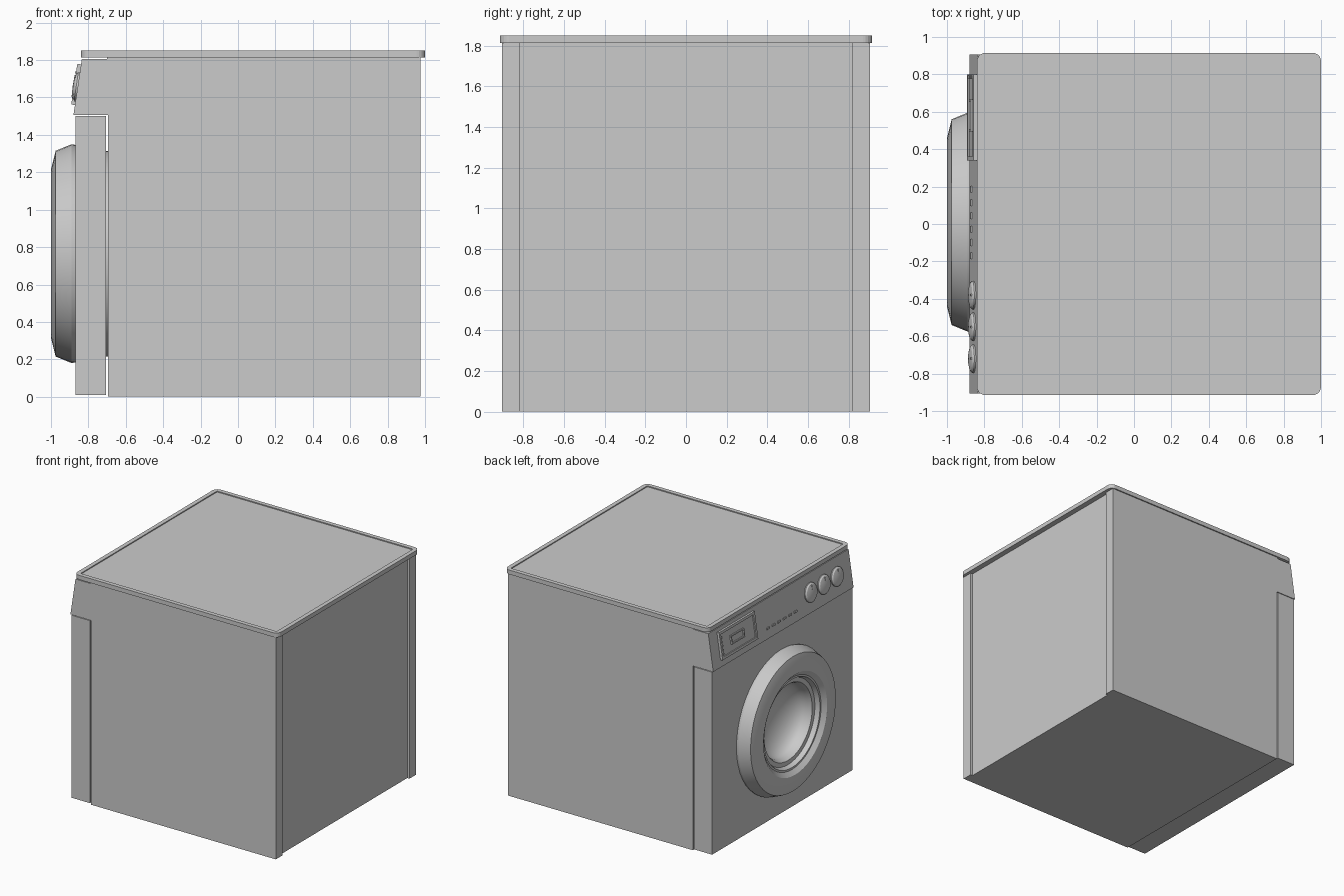
import bpy, bmesh, math
from mathutils import Matrix, Vector

old = bpy.data.objects.get("Cube")
if old:
    bpy.data.objects.remove(old, do_unlink=True)

grey = bpy.data.materials.new("appliance_grey")
grey.use_nodes = True
grey.diffuse_color = (0.6, 0.6, 0.6, 1)
grey.node_tree.nodes["Principled BSDF"].inputs["Base Color"].default_value = grey.diffuse_color


def make(name, bm, matrix=None, smooth=False):
    """Turn a bmesh into an object, optionally placed by a matrix."""
    bmesh.ops.recalc_face_normals(bm, faces=bm.faces)
    mesh = bpy.data.meshes.new(name)
    bm.to_mesh(mesh)
    bm.free()
    mesh.materials.append(grey)
    obj = bpy.data.objects.new(name, mesh)
    bpy.context.collection.objects.link(obj)
    if matrix:
        obj.matrix_world = matrix
    if smooth:
        bpy.ops.object.select_all(action='DESELECT')
        obj.select_set(True)
        bpy.context.view_layer.objects.active = obj
        bpy.ops.object.shade_smooth_by_angle(angle=math.radians(25))
    return obj


def box(lo, hi):
    bm = bmesh.new()
    lo, hi = Vector(lo), Vector(hi)
    size = Matrix.Diagonal((*(hi - lo), 1))
    bmesh.ops.create_cube(bm, size=1, matrix=Matrix.Translation((lo + hi) / 2) @ size)
    return bm


def prism(points, y0, y1):
    """Extrude an x-z outline along y."""
    bm = bmesh.new()
    face = bm.faces.new([bm.verts.new((x, y0, z)) for x, z in points])
    new = bmesh.ops.extrude_face_region(bm, geom=[face])["geom"]
    bmesh.ops.translate(bm, verts=[v for v in new if isinstance(v, bmesh.types.BMVert)],
                        vec=(0, y1 - y0, 0))
    return bm


def lathe(profile, steps=48):
    """Spin (radius, height) points about the local z axis."""
    bm = bmesh.new()
    verts = [bm.verts.new((r, 0, h)) for r, h in profile]
    edges = [bm.edges.new(pair) for pair in zip(verts, verts[1:])]
    bmesh.ops.spin(bm, geom=verts + edges, cent=(0, 0, 0), axis=(0, 0, 1),
                   angle=math.tau, steps=steps, use_duplicate=False)
    bmesh.ops.remove_doubles(bm, verts=bm.verts, dist=0.0005)
    return bm


def sink(bm, margin, depth):
    """Inset the highest face and push it down."""
    top = max(bm.faces, key=lambda f: f.calc_center_median().z)
    bmesh.ops.inset_region(bm, faces=[top], thickness=margin)
    new = bmesh.ops.extrude_face_region(bm, geom=[top])["geom"]
    bmesh.ops.translate(bm, verts=[v for v in new if isinstance(v, bmesh.types.BMVert)],
                        vec=(0, 0, -depth))
    bmesh.ops.delete(bm, geom=[top], context='FACES_ONLY')
    return bm


def cut(obj, cutter):
    cutter.hide_render = True
    cutter.hide_viewport = True
    mod = obj.modifiers.new("cut", 'BOOLEAN')
    mod.operation = 'DIFFERENCE'
    mod.solver = 'EXACT'
    mod.object = cutter
    bpy.context.view_layer.update()
    mesh = bpy.data.meshes.new_from_object(obj.evaluated_get(bpy.context.evaluated_depsgraph_get()))
    obj.modifiers.clear()
    obj.data = mesh
    bpy.data.objects.remove(cutter, do_unlink=True)


# Cabinet with sloping control panel and recessed back
cabinet = make("cabinet", prism([(-0.695, 0), (0.975, 0), (0.975, 1.815), (-0.70, 1.815),
                                 (-0.70, 1.805), (-0.835, 1.805), (-0.88, 1.505),
                                 (-0.695, 1.505)], -0.905, 0.905))
cut(cabinet, make("back_cutter", box((0.955, -0.82, -0.1), (1.2, 0.82, 2))))

# Lid with rounded corners and a shallow tray
bm = box((-0.84, -0.915, 1.815), (1, 0.915, 1.85))
bmesh.ops.bevel(bm, geom=[e for e in bm.edges if abs(e.verts[0].co.z - e.verts[1].co.z) > 0.01],
                offset=0.045, segments=5, affect='EDGES', profile=0.5)
make("lid", sink(bm, 0.035, 0.008))

# Front panel with a round opening, set a thin gap ahead of the cabinet
front = make("front_panel", box((-0.87, -0.905, 0.01), (-0.705, 0.905, 1.5)))
axis = Matrix(((0, 0, -1, 0), (-1, 0, 0, 0.01), (0, 1, 0, 0.765), (0, 0, 0, 1)))
hole = lathe([(0, 0.75), (0.4, 0.75), (0.4, 0.95), (0, 0.95)])
cut(front, make("door_cutter", hole, axis))

# Drum end bridging the gap
make("drum", lathe([(0, 0.73), (0.55, 0.73), (0.55, 0.68), (0, 0.68)]), axis, True)

# Door ring with stepped throat and concave bowl
ring = [(0.58, 0.86), (0.585, 0.89), (0.55, 0.975), (0.45, 1.0), (0.41, 0.995), (0.375, 0.965),
        (0.36, 0.965), (0.345, 0.93), (0.31, 0.93), (0.295, 0.90)]
bowl = [(0.295 * math.cos(a), 0.90 - 0.155 * math.sin(a))
        for a in (i * math.pi / 16 for i in range(1, 9))]
make("door", lathe(ring + bowl), axis, True)

# Frame of the sloping panel: local x to the right, y up the slope, z outward
up = Vector((0.045, 0, 0.30)).normalized()
out = Vector((0, -1, 0)).cross(up)


def on_panel(y, height, lift=0):
    m = Matrix((Vector((0, -1, 0)), up, out)).transposed().to_4x4()
    m.translation = Vector((-0.88, y, 1.505)) + up * height + out * lift
    return m


def plate(w, h, d):
    return box((-w / 2, -h / 2, -0.005), (w / 2, h / 2, d))


# Three control knobs with pointers
for i in range(3):
    y = -0.38 - 0.17 * i
    dial = [(0.076, -0.01), (0.076, 0.008), (0.066, 0.018), (0.04, 0.025), (0, 0.027)]
    make(f"knob_{i + 1}", lathe(dial, 32), on_panel(y, 0.155), True)
    make(f"knob_pointer_{i + 1}", plate(0.01, 0.04, 0.008), on_panel(y, 0.195, 0.018))

# Row of small buttons
for i in range(6):
    make(f"button_{i + 1}", plate(0.035, 0.014, 0.008), on_panel(0.185 - 0.071 * i, 0.08))

# Detergent drawer with a framed finger pull and side ridges
make("drawer", sink(plate(0.46, 0.22, 0.02), 0.03, 0.01), on_panel(0.57, 0.165))
make("drawer_pull", sink(plate(0.17, 0.07, 0.012), 0.014, 0.011), on_panel(0.58, 0.165, 0.01))
for i in range(5):
    make(f"drawer_ridge_{i + 1}", plate(0.018, 0.012, 0.005),
         on_panel(0.785, 0.10 + 0.032 * i, 0.02))
